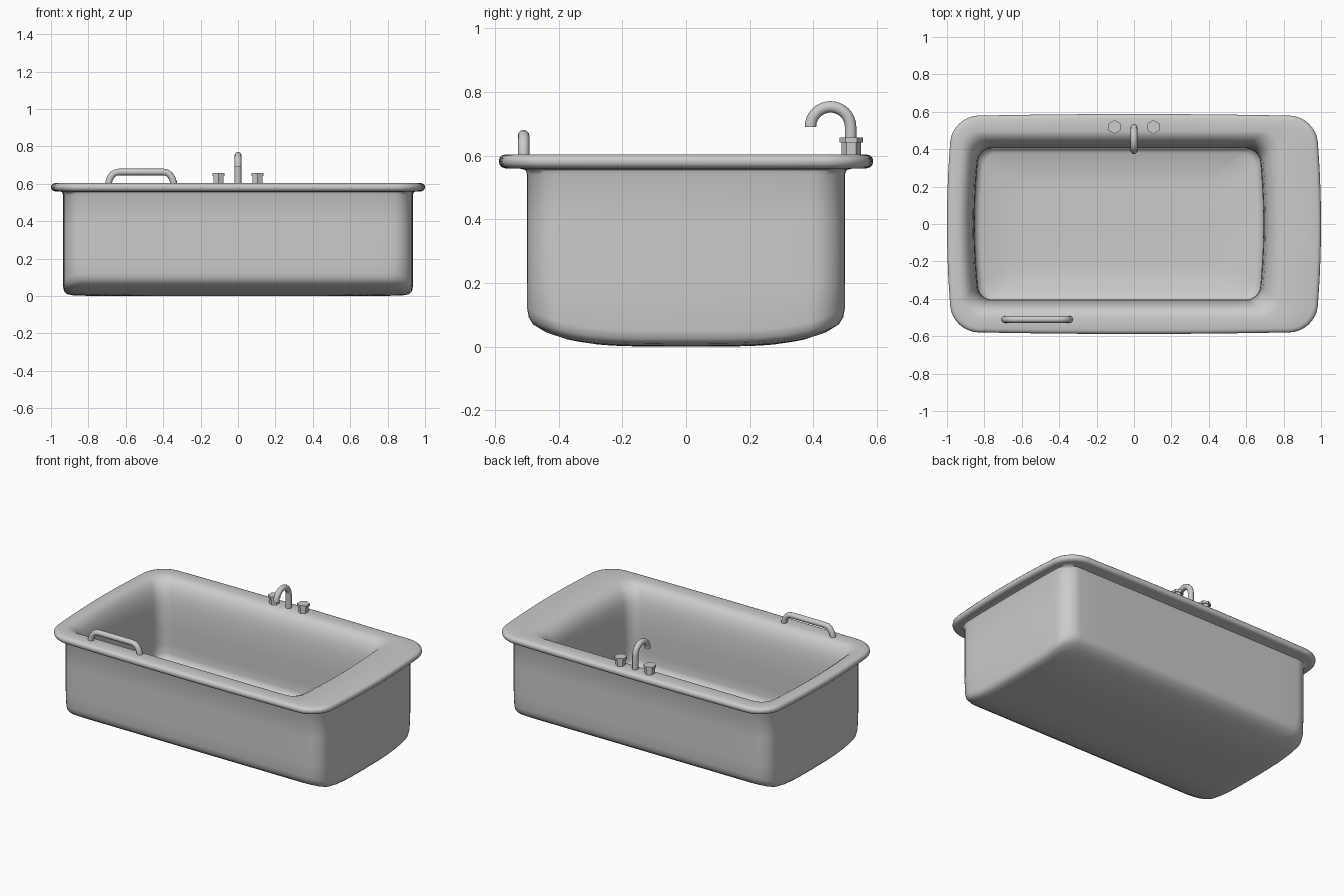
import bpy, bmesh
from math import sin, cos, pi

if "Cube" in bpy.data.objects:
    bpy.data.objects.remove(bpy.data.objects["Cube"])


def outline(cx, hx, hy, r, z, bx=0.0, by=0.0, lift=0.0):
    """Rounded rectangle with slightly bulging sides; lift raises the long edges."""
    pts = []
    corners = [(1, 1), (-1, 1), (-1, -1), (1, -1)]
    arcs = []
    for i, (sx, sy) in enumerate(corners):
        arcs.append([(sx * (hx - r) + r * cos(i * pi / 2 + k * pi / 16),
                      sy * (hy - r) + r * sin(i * pi / 2 + k * pi / 16)) for k in range(9)])
    for i, arc in enumerate(arcs):
        pts += arc
        a, b = arc[-1], arcs[(i + 1) % 4][0]
        pts += [(a[0] + (b[0] - a[0]) * k / 10, a[1] + (b[1] - a[1]) * k / 10)
                for k in range(1, 10)]
    return [(cx + x * (1 - bx * (y / hy) ** 2), y * (1 - by * (x / hx) ** 2),
             z + lift * (abs(y) / 0.5) ** 4) for x, y in pts]


def loft(name, rings):
    bm = bmesh.new()
    loops = [[bm.verts.new(p) for p in ring] for ring in rings]
    for a, b in zip(loops, loops[1:]):
        n = len(a)
        for i in range(n):
            bm.faces.new((a[i], a[(i + 1) % n], b[(i + 1) % n], b[i]))
    bm.faces.new(loops[0])
    bm.faces.new(loops[-1])
    bmesh.ops.recalc_face_normals(bm, faces=bm.faces)
    me = bpy.data.meshes.new(name)
    bm.to_mesh(me)
    bm.free()
    ob = bpy.data.objects.new(name, me)
    bpy.context.collection.objects.link(ob)
    smooth(ob, 0.9)
    return ob


def smooth(ob, angle):
    bpy.ops.object.select_all(action='DESELECT')
    ob.select_set(True)
    bpy.context.view_layer.objects.active = ob
    bpy.ops.object.shade_smooth_by_angle(angle=angle)


def tube(name, pts, radius):
    cu = bpy.data.curves.new(name, 'CURVE')
    cu.dimensions = '3D'
    cu.bevel_depth = radius
    cu.bevel_resolution = 4
    cu.use_fill_caps = True
    sp = cu.splines.new('POLY')
    sp.points.add(len(pts) - 1)
    for p, co in zip(sp.points, pts):
        p.co = (*co, 1)
    ob = bpy.data.objects.new(name, cu)
    bpy.context.collection.objects.link(ob)
    bpy.ops.object.select_all(action='DESELECT')
    ob.select_set(True)
    bpy.context.view_layer.objects.active = ob
    bpy.ops.object.convert(target='MESH')
    smooth(bpy.context.object, 0.7)


# tub: underside, outer wall, rolled rim, lip, basin wall, basin floor
rings = []
for hx, hy, r, z in [(.2, .05, .03, 0), (.45, .17, .06, 0), (.65, .28, .09, 0), (.8, .37, .1, .001),
                     (.88, .44, .1, .003), (.915, .48, .11, .01), (.93, .494, .11, .025),
                     (.935, .499, .11, .05)]:
    rings.append(outline(0, hx, hy, r, z, .008, 0, .07))
for hx, hy, z in [(.935, .499, .2), (.935, .499, .38), (.935, .499, .54), (.94, .505, .555),
                  (.955, .525, .56)]:
    rings.append(outline(0, hx, hy, .1, z, .008))
for d, z in [(.02, .56), (.008, .564), (.002, .572), (0, .582), (.002, .592), (.009, .6), (.022, .604)]:
    rings.append(outline(0, 1 - d, .588 - d, .14 - d / 2, z, .03, .02))
# lip and basin, offset toward the left end
for cx, hx, hy, r, z in [(-.07, .87, .495, .09, .604), (-.07, .85, .477, .085, .599),
                         (-.075, .825, .455, .08, .584), (-.08, .802, .435, .08, .556),
                         (-.08, .785, .42, .075, .51), (-.08, .776, .411, .07, .45),
                         (-.08, .772, .406, .07, .38), (-.08, .771, .405, .07, .3),
                         (-.08, .773, .407, .07, .2), (-.08, .773, .407, .07, .14),
                         (-.08, .765, .4, .07, .115), (-.08, .74, .38, .07, .102),
                         (-.08, .5, .2, .06, .1), (-.08, .2, .05, .03, .1)]:
    rings.append(outline(cx, hx, hy, r, z, .03, 0))
loft("tub", rings)

# spout
spout = [(0, .517, .59), (0, .517, .69)]
spout += [(0, .454 + .063 * cos(a * pi / 16), .69 + .063 * sin(a * pi / 16)) for a in range(1, 17)]
spout += [(0, .391, .689)]
tube("spout", spout, .018)

# grab handle with bent ends
left = [(-.692, .59), (-.691, .61), (-.683, .632), (-.67, .65), (-.655, .66), (-.635, .663)]
right = [(-1.036 - x, z) for x, z in reversed(left)]
tube("grab_handle", [(x, -.51, z) for x, z in left + right], .018)

# hexagonal tap knobs: stem and wider cap
for side, s in (("left", -1), ("right", 1)):
    for part, r, z0, z1 in (("stem", .03, .595, .641), ("cap", .037, .641, .657)):
        bpy.ops.mesh.primitive_cylinder_add(vertices=6, radius=r, depth=z1 - z0,
                                            location=(s * .104, .519, (z0 + z1) / 2))
        bpy.context.object.name = f"{side}_tap_{part}"
